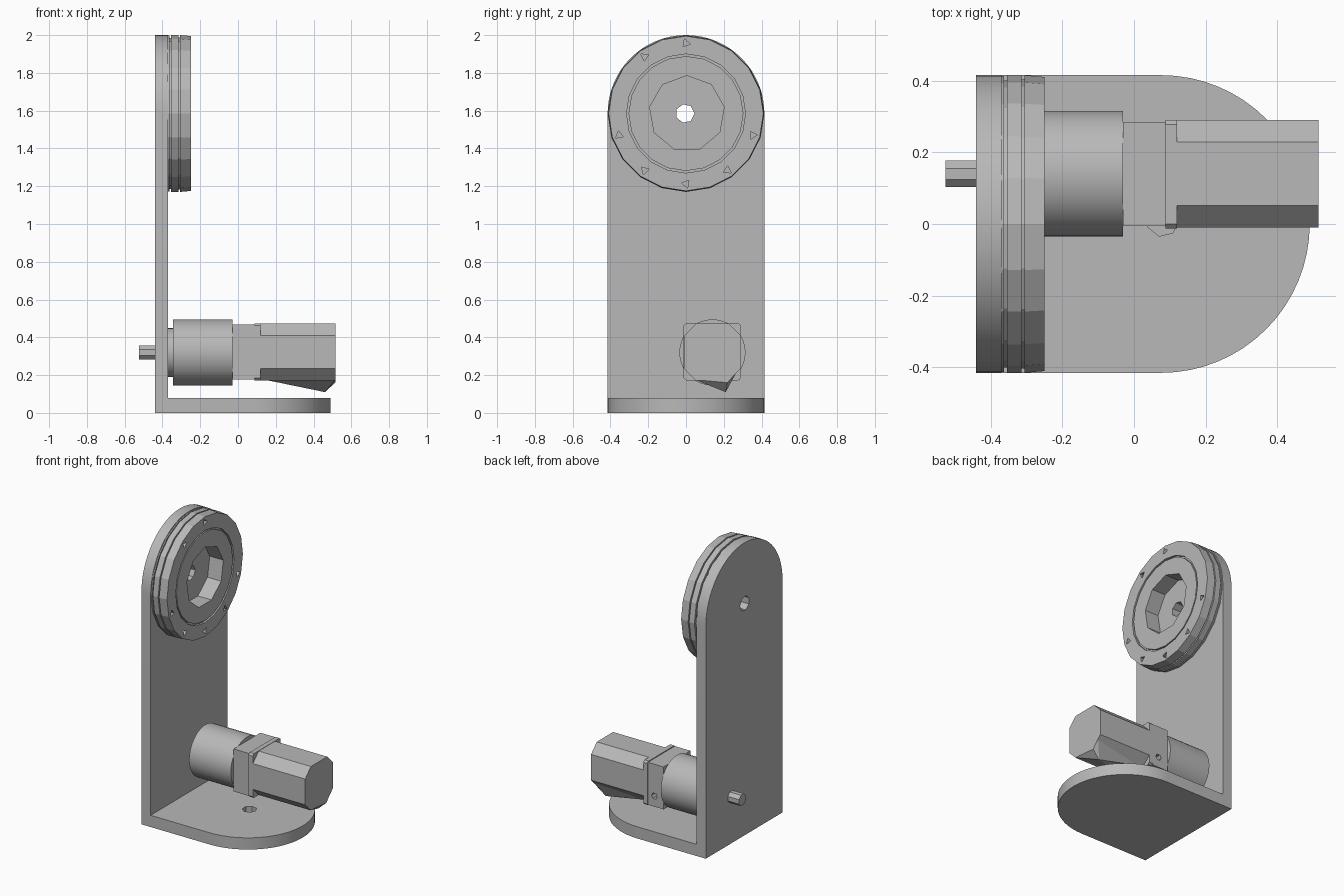
import bpy, bmesh
from math import sin, cos, pi, radians
from mathutils import Vector

if "Cube" in bpy.data.objects:
    bpy.data.objects.remove(bpy.data.objects["Cube"], do_unlink=True)

GREY = (0.48, 0.48, 0.48, 1)
mat = bpy.data.materials.new("machine grey")
mat.use_nodes = True
mat.diffuse_color = GREY
mat.node_tree.nodes["Principled BSDF"].inputs["Base Color"].default_value = GREY


def finish(name, bm, smooth=False):
    bmesh.ops.recalc_face_normals(bm, faces=bm.faces)
    me = bpy.data.meshes.new(name)
    bm.to_mesh(me)
    bm.free()
    me.materials.append(mat)
    ob = bpy.data.objects.new(name, me)
    bpy.context.collection.objects.link(ob)
    bpy.ops.object.select_all(action='DESELECT')
    bpy.context.view_layer.objects.active = ob
    ob.select_set(True)
    if smooth:
        bpy.ops.object.shade_smooth_by_angle(angle=radians(25))
    return ob


def arc(cx, cy, r, start, end, n):
    """Points on an arc, both ends included."""
    angles = [radians(start + (end - start) * i / n) for i in range(n + 1)]
    return [(cx + r * cos(a), cy + r * sin(a)) for a in angles]


def ring(cx, cy, r, n, turn=0):
    return arc(cx, cy, r, turn, turn + 360, n)[:-1]


def prism(name, outline, axis, lo, hi, smooth=False):
    """Extrude a flat outline along an axis from lo to hi."""
    place = {'x': lambda u, v, w: (w, u, v),
             'y': lambda u, v, w: (u, w, v),
             'z': lambda u, v, w: (u, v, w)}[axis]
    bm = bmesh.new()
    ends = [[bm.verts.new(place(u, v, w)) for u, v in outline] for w in (lo, hi)]
    for end in ends:
        bm.faces.new(end)
    n = len(outline)
    for i in range(n):
        j = (i + 1) % n
        bm.faces.new((ends[0][i], ends[0][j], ends[1][j], ends[1][i]))
    return finish(name, bm, smooth)


def cut(target, cutter):
    mod = target.modifiers.new("cut", 'BOOLEAN')
    mod.operation = 'DIFFERENCE'
    mod.solver = 'EXACT'
    mod.object = cutter
    bpy.context.view_layer.objects.active = target
    bpy.ops.object.modifier_apply(modifier=mod.name)
    bpy.data.objects.remove(cutter, do_unlink=True)


def rect(u0, u1, v0, v1, c=0):
    """Rectangle with optional corner chamfer."""
    if not c:
        return [(u0, v0), (u1, v0), (u1, v1), (u0, v1)]
    return [(u0 + c, v0), (u1 - c, v0), (u1, v0 + c), (u1, v1 - c),
            (u1 - c, v1), (u0 + c, v1), (u0, v1 - c), (u0, v0 + c)]


# Bracket: upright wall with an arched top, and a rounded foot
R, HUB = 0.415, 1.585
BACK, WALL = -0.44, -0.37
wall = prism("upright_wall", [(-R, 0), (R, 0)] + arc(0, HUB, R, 0, 180, 32),
             'x', BACK, WALL, True)
cut(wall, prism("hole_cutter", ring(-0.005, HUB, 0.05, 7), 'x', -0.6, 0))

foot = prism("foot_plate", [(WALL, R), (WALL, -R)] + arc(0.075, 0, R, -90, 90, 32),
             'z', 0, 0.08, True)
cut(foot, prism("hole_cutter", ring(0.08, 0.01, 0.045, 7), 'z', 0.02, 0.2))

# Turntable bearing: lathed profile (x, radius) with thin grooves
profile = [(-0.37, 0), (-0.37, 0.412), (-0.362, 0.412), (-0.362, 0.4),
           (-0.354, 0.4), (-0.354, R), (-0.314, R), (-0.314, 0.403),
           (-0.306, 0.403), (-0.306, R), (-0.25, 0.41), (-0.25, 0.315),
           (-0.265, 0.315), (-0.265, 0.304), (-0.252, 0.304), (-0.252, 0)]
bm = bmesh.new()
verts = [bm.verts.new((x, 0, HUB + r)) for x, r in profile]
edges = [bm.edges.new(pair) for pair in zip(verts, verts[1:])]
bmesh.ops.spin(bm, geom=verts + edges, cent=(0, 0, HUB), axis=(1, 0, 0),
               angle=2 * pi, steps=20)
bmesh.ops.remove_doubles(bm, verts=bm.verts, dist=0.0005)
bearing = finish("bearing_ring", bm)
cut(bearing, prism("recess_cutter", ring(0.005, HUB, 0.2, 9, 10), 'x', -0.355, 0))
cut(bearing, prism("hole_cutter", ring(-0.005, HUB, 0.05, 7), 'x', -0.6, 0))

# Small three-sided bolt holes around the bearing face
for deg in (90, 126, 198, 234, 270, 306, 342):
    a = radians(deg)
    spot = ring(0.372 * cos(a), HUB + 0.372 * sin(a), 0.024, 3, deg + 20)
    cut(bearing, prism("bolt_cutter", spot, 'x', -0.29, 0))

# Drive unit: shaft, collar and round gearbox on a shared axis
CY, CZ = 0.14, 0.32
prism("drive_shaft", ring(CY, CZ, 0.04, 8, 22.5), 'x', -0.525, BACK + 0.01)
prism("gearbox_collar", ring(CY, CZ, 0.13, 24), 'x', WALL - 0.005, -0.34, True)
prism("gearbox", ring(CY, CZ, 0.175, 40), 'x', -0.345, -0.03, True)

# Square adapter with a side screw hole, and a slightly wider rear flange
adapter = prism("motor_adapter", rect(-0.005, 0.285, 0.178, 0.468), 'x', -0.03, 0.1)
cut(adapter, prism("screw_cutter", ring(0.04, 0.25, 0.022, 6), 'y', 0.24, 0.4))
prism("adapter_flange", rect(-0.012, 0.29, 0.172, 0.474, 0.012), 'x', 0.088, 0.12)

# Eight-sided motor body
prism("motor_body", rect(-0.01, 0.29, 0.172, 0.472, 0.062), 'x', 0.115, 0.515)

# Wedge-shaped cable outlet under the motor
bm = bmesh.new()
for co in ((0.12, 0.06, 0.18), (0.12, 0.23, 0.18), (0.46, 0.21, 0.11),
           (0.515, 0.05, 0.175), (0.515, 0.22, 0.16), (0.515, 0.27, 0.22),
           (0.3, 0.15, 0.25)):
    bm.verts.new(Vector(co))
bmesh.ops.convex_hull(bm, input=bm.verts)
finish("cable_outlet", bm)
